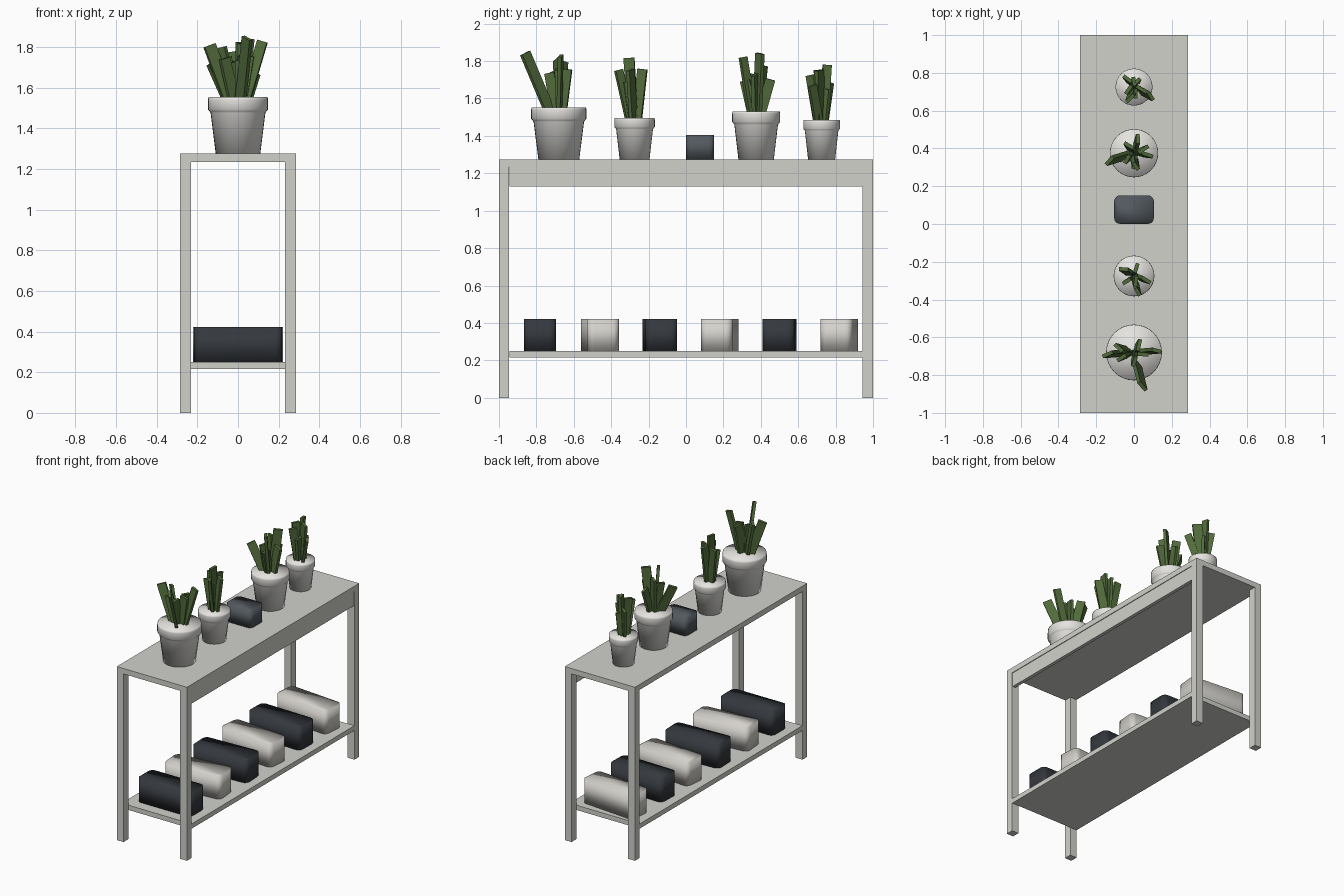
import bpy, bmesh, math, random
from mathutils import Vector, Matrix

if "Cube" in bpy.data.objects:
    bpy.data.objects.remove(bpy.data.objects["Cube"])


def material(name, rgb):
    m = bpy.data.materials.new(name)
    m.diffuse_color = (*rgb, 1)
    m.use_nodes = True
    m.node_tree.nodes["Principled BSDF"].inputs["Base Color"].default_value = m.diffuse_color
    return m


STONE = material("warm_grey", (0.64, 0.64, 0.60))
WHITE = material("pot_white", (0.78, 0.77, 0.74))
LIGHT = material("light_fabric", (0.66, 0.64, 0.60))
DARK = material("dark_fabric", (0.035, 0.04, 0.048))
SLATE = material("slate", (0.085, 0.10, 0.115))
GREEN = material("leaf_green", (0.085, 0.15, 0.045))


def finish(name, bm, mat, smooth=False):
    bmesh.ops.recalc_face_normals(bm, faces=bm.faces)
    for f in bm.faces:
        f.smooth = smooth
    me = bpy.data.meshes.new(name)
    bm.to_mesh(me)
    bm.free()
    me.materials.append(mat)
    ob = bpy.data.objects.new(name, me)
    bpy.context.collection.objects.link(ob)
    return ob


def box(name, x, y, z, mat=STONE):
    bm = bmesh.new()
    size = [b - a for a, b in (x, y, z)]
    mid = [(a + b) / 2 for a, b in (x, y, z)]
    bmesh.ops.create_cube(bm, size=1, matrix=Matrix.Translation(mid) @ Matrix.Diagonal((*size, 1)))
    return finish(name, bm, mat)


def rounded_block(name, centre, sx, sy, height, radius, turn, mat):
    # rounded rectangle extruded upwards
    bm = bmesh.new()
    verts = []
    for i, (cx, cy) in enumerate(((1, 1), (-1, 1), (-1, -1), (1, -1))):
        for k in range(6):
            a = math.radians(90 * i + 18 * k)
            verts.append(bm.verts.new((cx * (sx / 2 - radius) + radius * math.cos(a),
                                       cy * (sy / 2 - radius) + radius * math.sin(a), 0)))
    base = bm.faces.new(verts)
    top = bmesh.ops.extrude_face_region(bm, geom=[base], use_keep_orig=True)
    bmesh.ops.translate(bm, vec=(0, 0, height),
                        verts=[v for v in top["geom"] if isinstance(v, bmesh.types.BMVert)])
    ob = finish(name, bm, mat, True)
    ob.location = centre
    ob.rotation_euler.z = math.radians(turn)


def lathe(name, profile, centre, mat, n=32):
    bm = bmesh.new()
    rings = [[bm.verts.new((r * math.cos(2 * math.pi * k / n), r * math.sin(2 * math.pi * k / n), z))
              for k in range(n)] for r, z in profile]
    for a, b in zip(rings, rings[1:]):
        for k in range(n):
            bm.faces.new((a[k], a[(k + 1) % n], b[(k + 1) % n], b[k]))
    bm.faces.new(rings[0])
    bm.faces.new(rings[-1])
    ob = finish(name, bm, mat, True)
    ob.location = centre


def leaves(name, y, z, r, main_tips):
    # flat blades: a few main tips, then shorter ones fanned around the pot
    bm = bmesh.new()
    tips = [Vector(t) for t in main_tips]
    for k in range(5):
        a = math.tau * k / 5 + rng.uniform(-0.4, 0.4)
        lean = r * rng.uniform(0.3, 0.65)
        tips.append(Vector((lean * math.cos(a), lean * math.sin(a), rng.uniform(0.16, 0.27))))
    for tip in tips:
        base = Vector((tip.x * 0.25, tip.y * 0.25, -0.03))
        axis = (tip - base).normalized()
        twist = math.atan2(tip.y, tip.x) + rng.uniform(-0.5, 0.5)
        side = Vector((math.cos(twist), math.sin(twist), 0))
        side = (side - axis * side.dot(axis)).normalized()
        rot = Matrix((side, axis.cross(side), axis)).transposed().to_4x4()
        size = Matrix.Diagonal((rng.uniform(0.045, 0.065), 0.02, (tip - base).length, 1))
        bmesh.ops.create_cube(bm, size=1, matrix=Matrix.Translation((base + tip) / 2) @ rot @ size)
    finish(name, bm, GREEN).location = (0, y, z)


# table
TOP = 1.275
box("table_top", (-0.285, 0.285), (-1, 1), (1.235, TOP))
box("lower_shelf", (-0.285, 0.285), (-0.945, 0.945), (0.215, 0.25))
box("side_apron", (0.255, 0.28), (-0.945, 0.945), (1.13, 1.235))
for sx, side in ((-1, "left"), (1, "right")):
    for sy, end in ((-1, "front"), (1, "back")):
        box(f"{end}_{side}_leg", sorted((sx * 0.23, sx * 0.285)),
            sorted((sy * 0.945, sy)), (0, 1.235))

# alternating dark and light blocks on the lower shelf, slightly turned
for i, turn in enumerate((0, 5, 2.5, -5, -1.5, -5)):
    rounded_block(f"shelf_block_{i + 1}", (0, 0.32 * i - 0.78, 0.25),
                  0.435, 0.17, 0.172, 0.035, turn, LIGHT if i % 2 else DARK)

# small box on the top
rounded_block("small_box", (0, 0.076, TOP), 0.21, 0.15, 0.13, 0.03, 0, SLATE)

# pots: y, rim radius, height, main leaf tips
rng = random.Random(4)
POTS = (
    (-0.68, 0.148, 0.278, ((0.045, -0.18, 0.29), (-0.14, -0.01, 0.255), (0.12, 0.01, 0.275))),
    (-0.275, 0.108, 0.222, ((0.02, -0.085, 0.255), (0.01, -0.03, 0.32))),
    (0.375, 0.128, 0.256, ((0.05, 0.02, 0.31), (-0.13, -0.04, 0.19), (0.01, -0.07, 0.29))),
    (0.725, 0.098, 0.21, ((0.09, -0.05, 0.185), (0, 0.03, 0.295), (-0.02, -0.06, 0.24))),
)
RIM = ((0.74, 0), (0.91, 0.72), (0.95, 0.75), (1, 0.78), (1, 0.95), (0.985, 1))
for i, (y, r, h, tips) in enumerate(POTS):
    lathe(f"pot_{i + 1}", [(r * f, h * g) for f, g in RIM], (0, y, TOP), WHITE)
    leaves(f"leaves_{i + 1}", y, TOP + h, r, tips)
